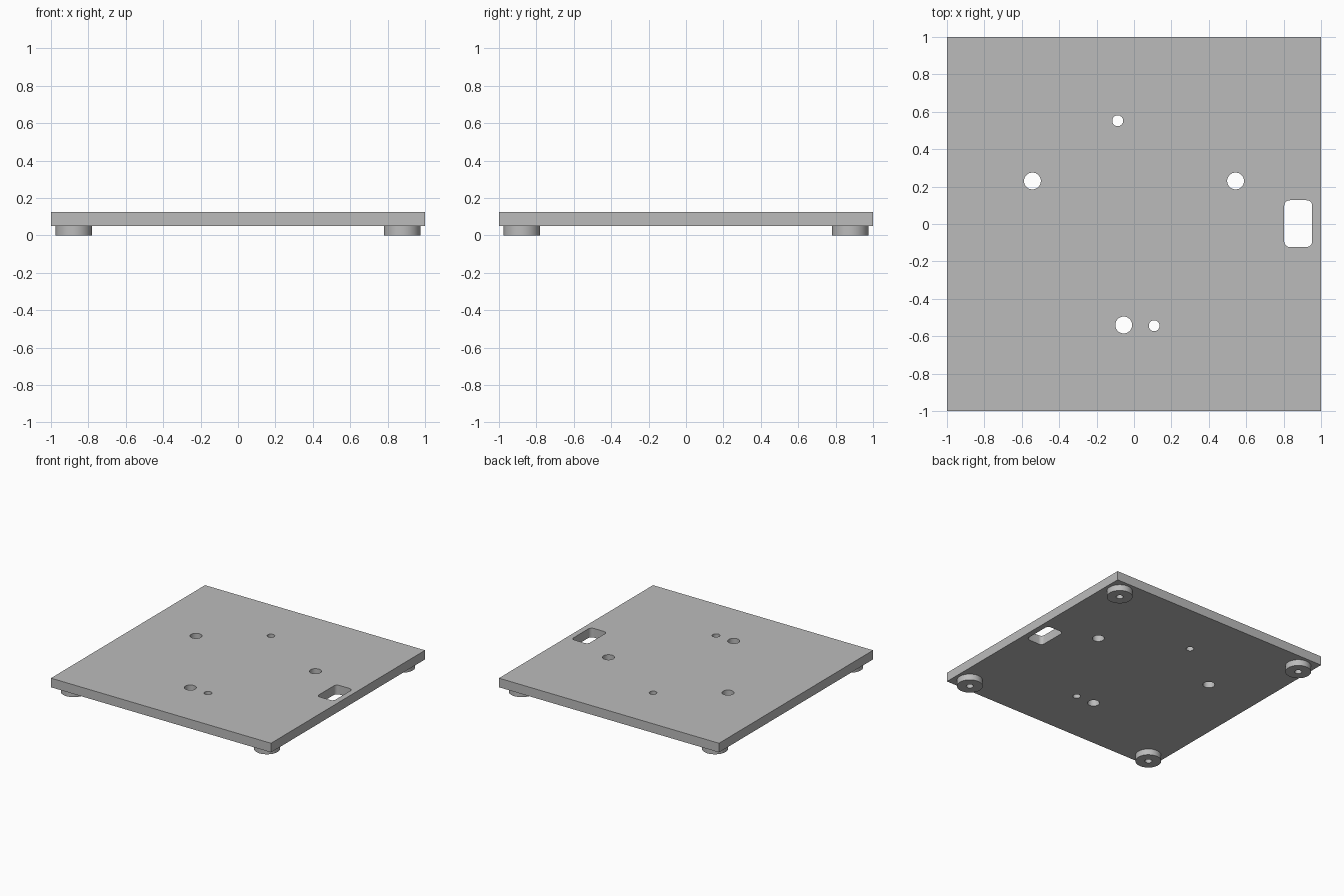
import bpy
import bmesh
import math
from mathutils import Matrix, Vector

cube = bpy.data.objects.get("Cube")
if cube:
    bpy.data.objects.remove(cube, do_unlink=True)

FOOT_H = 0.05
TOP = 0.125

grey = bpy.data.materials.new("plain grey")
grey.use_nodes = True
colour = (0.5, 0.5, 0.5, 1)
grey.diffuse_color = colour
grey.node_tree.nodes["Principled BSDF"].inputs["Base Color"].default_value = colour


def add_cylinder(bm, x, y, z0, z1, radius, sides=48):
    place = Matrix.Translation((x, y, (z0 + z1) / 2))
    bmesh.ops.create_cone(bm, cap_ends=True, segments=sides, radius1=radius,
                          radius2=radius, depth=z1 - z0, matrix=place)


def add_box(bm, centre, size, corner=0):
    place = Matrix.Translation(centre) @ Matrix.Diagonal(Vector(size)).to_4x4()
    verts = bmesh.ops.create_cube(bm, size=1, matrix=place)["verts"]
    if corner:
        edges = {e for v in verts for e in v.link_edges
                 if abs(e.verts[0].co.z - e.verts[1].co.z) > 0.01}
        bmesh.ops.bevel(bm, geom=list(edges), offset=corner, segments=6,
                        profile=0.5, affect='EDGES')


def make_object(name, bm):
    mesh = bpy.data.meshes.new(name)
    bm.to_mesh(mesh)
    bm.free()
    mesh.materials.append(grey)
    obj = bpy.data.objects.new(name, mesh)
    bpy.context.collection.objects.link(obj)
    return obj


def activate(obj):
    bpy.ops.object.select_all(action='DESELECT')
    obj.select_set(True)
    bpy.context.view_layer.objects.active = obj


def cut(obj, cutter):
    cutter.hide_render = True
    mod = obj.modifiers.new("holes", 'BOOLEAN')
    mod.operation = 'DIFFERENCE'
    mod.solver = 'EXACT'
    mod.object = cutter
    activate(obj)
    bpy.ops.object.modifier_apply(modifier=mod.name)
    bpy.data.objects.remove(cutter, do_unlink=True)
    bpy.ops.object.shade_smooth_by_angle(angle=math.radians(30))


# Square base plate
bm = bmesh.new()
add_box(bm, (0, 0, (FOOT_H + TOP) / 2), (2, 2, TOP - FOOT_H))
plate = make_object("base_plate", bm)

# Three large holes, two small holes and the rounded hand slot
bm = bmesh.new()
for x, y in ((-0.543, 0.23), (0.543, 0.23), (-0.055, -0.54)):
    add_cylinder(bm, x, y, 0, 0.2, 0.045)
for x, y in ((-0.087, 0.552), (0.108, -0.544)):
    add_cylinder(bm, x, y, 0, 0.2, 0.029)
add_box(bm, (0.878, 0.002, 0.1), (0.15, 0.25, 0.2), corner=0.03)
cut(plate, make_object("plate_cutter", bm))

# Four round feet, each with a screw hole
for side, x in (("left", 0.878), ("right", -0.878)):
    for end, y in (("front", -0.878), ("back", 0.878)):
        bm = bmesh.new()
        add_cylinder(bm, x, y, 0, FOOT_H, 0.097, 64)
        foot = make_object(f"{end}_{side}_foot", bm)
        bm = bmesh.new()
        add_cylinder(bm, x, y, -0.1, 0.1, 0.027, 32)
        cut(foot, make_object("foot_cutter", bm))
